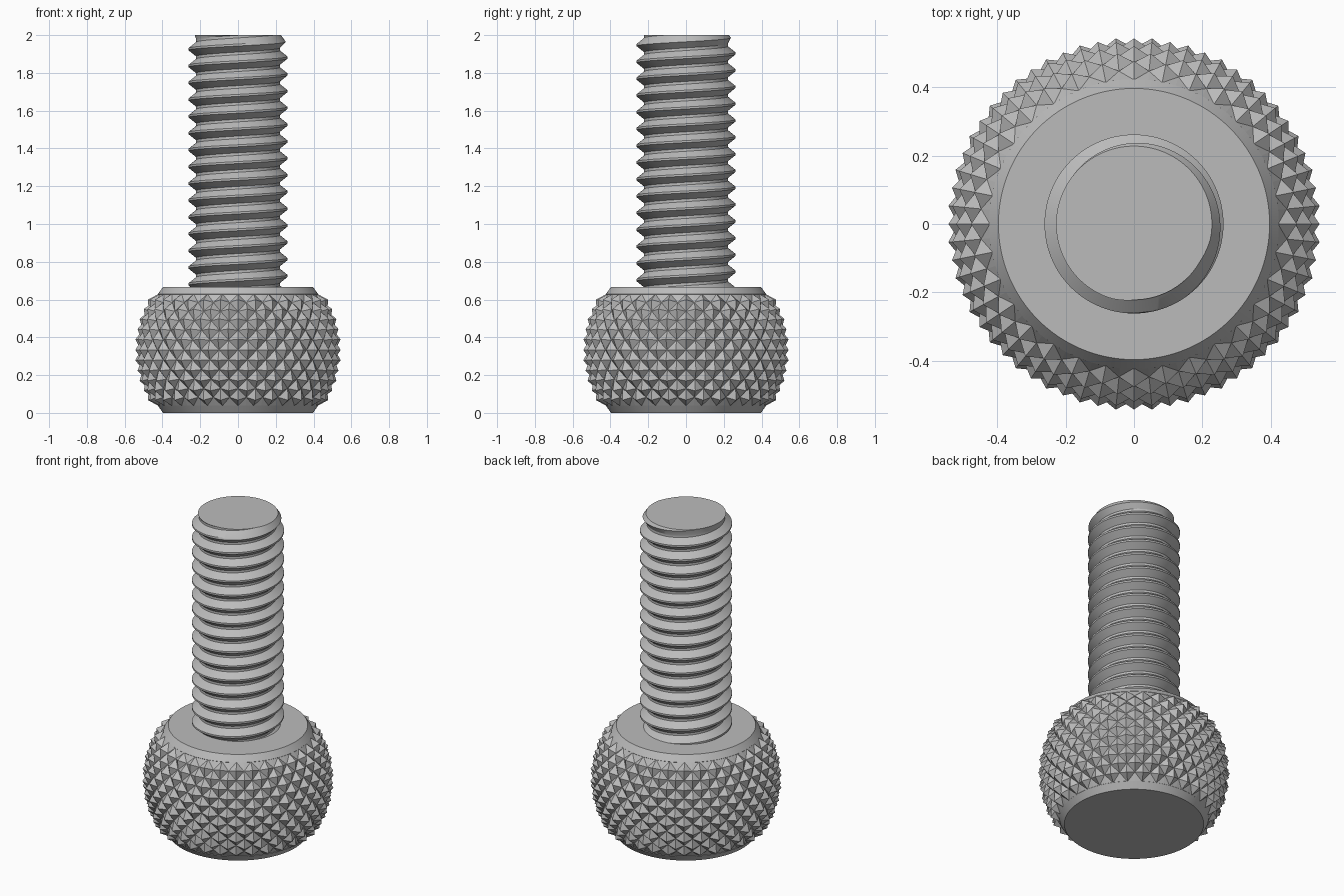
import bpy, bmesh, math

default = bpy.data.objects.get("Cube")
if default:
    bpy.data.objects.remove(default, do_unlink=True)

# Single metal colour
steel = bpy.data.materials.new("grey_steel")
steel.use_nodes = True
COLOR = (0.5, 0.5, 0.5, 1)
steel.diffuse_color = COLOR
steel.node_tree.nodes["Principled BSDF"].inputs["Base Color"].default_value = COLOR

HEAD_H = 0.667
MID = HEAD_H / 2
TOP = 2.0


def polar(r, a, z):
    return (r * math.cos(a), r * math.sin(a), z)


def finish(name, bm, smooth):
    bmesh.ops.recalc_face_normals(bm, faces=bm.faces)
    mesh = bpy.data.meshes.new(name)
    bm.to_mesh(mesh)
    bm.free()
    mesh.materials.append(steel)
    obj = bpy.data.objects.new(name, mesh)
    bpy.context.collection.objects.link(obj)
    if smooth:
        bpy.ops.object.select_all(action="DESELECT")
        obj.select_set(True)
        bpy.context.view_layer.objects.active = obj
        bpy.ops.object.shade_smooth_by_angle(angle=math.radians(25))
    return obj


# Knob core: plain turned body with chamfered rims
def make_core(sides=128):
    bm = bmesh.new()
    rim = 0.038
    profile = [(0.397, 0), (0.424, rim), (0.41, rim + 0.02),
               (0.41, HEAD_H - rim - 0.02), (0.424, HEAD_H - rim), (0.397, HEAD_H)]
    rings = [[bm.verts.new(polar(r, math.tau * j / sides, z)) for j in range(sides)]
             for r, z in profile]
    for low, high in zip(rings, rings[1:]):
        for j in range(sides):
            k = (j + 1) % sides
            bm.faces.new((low[j], low[k], high[k], high[j]))
    bm.faces.new(rings[0])
    bm.faces.new(rings[-1])
    finish("knob_core", bm, True)


# Knurled grip: spherical band tiled with four-sided pyramids
def make_knurl(teeth=32, rows=12, radius=0.515, height=0.031):
    bm = bmesh.new()
    cols = teeth * 2
    limit = math.asin((MID - 0.038) / radius)
    grid = []
    for i in range(rows + 1):
        lat = limit * (2 * i / rows - 1)
        row = []
        for j in range(cols):
            tip = (i + j) % 2 == 1 and 0 < i < rows
            r = radius + (height if tip else 0)
            row.append(bm.verts.new(polar(r * math.cos(lat), math.tau * j / cols,
                                          MID + r * math.sin(lat))))
        grid.append(row)
    for i in range(rows):
        for j in range(cols):
            k = (j + 1) % cols
            a, b, c, d = grid[i][j], grid[i][k], grid[i + 1][k], grid[i + 1][j]
            # Split each cell between its two valley corners
            if (i + j) % 2 == 1:
                tris = ((a, b, d), (b, c, d))
            else:
                tris = ((a, b, c), (a, c, d))
            for tri in tris:
                bm.faces.new(tri)
    finish("knurled_grip", bm, False)


# Threaded shaft: right-hand helix trimmed flat at both ends
def make_shaft(crest=0.262, root=0.222, pitch=0.0889, steps=96):
    bm = bmesh.new()
    profile = [(root, -0.5), (root, -0.42), (crest, -0.06), (crest, 0.06),
               (root, 0.42), (root, 0.5)]
    turns = 18
    start = 1.97 - (turns - 2) * pitch
    previous = None
    for n in range(turns * steps + 1):
        turn = n / steps
        current = [bm.verts.new(polar(r, math.tau * turn, start + pitch * (turn + t)))
                   for r, t in profile]
        if previous:
            for p in range(len(profile) - 1):
                bm.faces.new((previous[p], current[p], current[p + 1], previous[p + 1]))
        previous = current
    bmesh.ops.remove_doubles(bm, verts=bm.verts, dist=0.0002)
    for z, side in ((TOP, 1), (HEAD_H - 0.03, -1)):
        bmesh.ops.bisect_plane(bm, geom=bm.verts[:] + bm.edges[:] + bm.faces[:],
                               dist=0.00001, plane_co=(0, 0, z),
                               plane_no=(0, 0, side), clear_outer=True)
    # Chamfer the tip
    for v in bm.verts:
        r = math.hypot(v.co.x, v.co.y)
        allowed = 0.228 + 0.7 * (TOP - v.co.z)
        if r > allowed:
            v.co.x *= allowed / r
            v.co.y *= allowed / r
    bmesh.ops.remove_doubles(bm, verts=bm.verts, dist=0.0001)
    bmesh.ops.holes_fill(bm, edges=[e for e in bm.edges if e.is_boundary], sides=0)
    finish("threaded_shaft", bm, True)


make_core()
make_knurl()
make_shaft()
